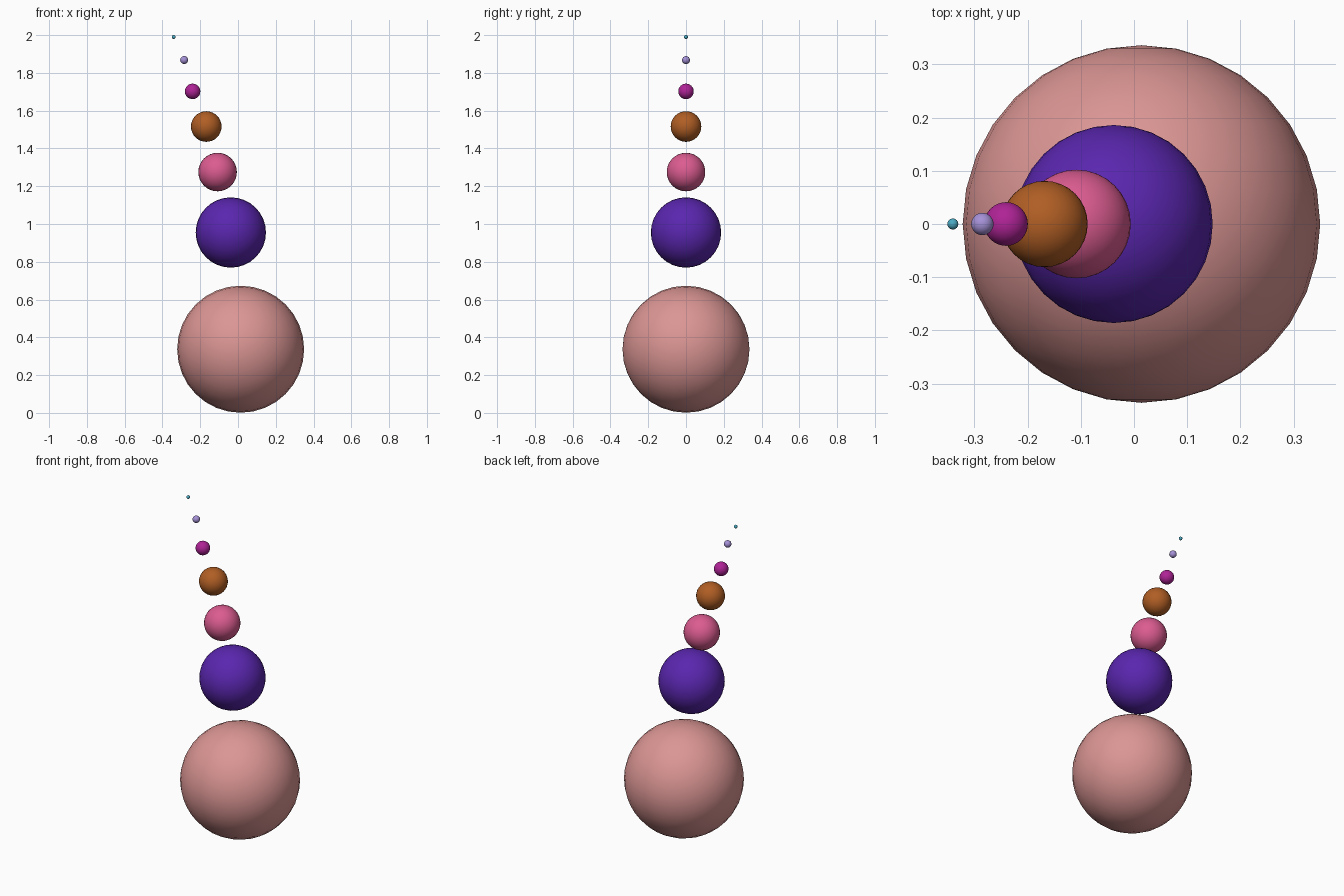
import bpy
from math import pi

if "Cube" in bpy.data.objects:
    bpy.data.objects.remove(bpy.data.objects["Cube"])


def linear(c):
    """sRGB 0-255 to linear colour."""
    return tuple((v / 255 / 12.92) if v < 10 else ((v / 255 + 0.055) / 1.055) ** 2.4 for v in c) + (1.0,)


def ball(name, x, z, r, rgb):
    # poles point front and back
    bpy.ops.mesh.primitive_uv_sphere_add(segments=32, ring_count=16, radius=r,
                                         location=(x, 0, z), rotation=(pi / 2, 0, 0))
    ob = bpy.context.object
    ob.name = name
    bpy.ops.object.shade_smooth()
    mat = bpy.data.materials.new(name + "_colour")
    mat.diffuse_color = linear(rgb)
    mat.use_nodes = True
    mat.node_tree.nodes["Principled BSDF"].inputs["Base Color"].default_value = mat.diffuse_color
    ob.data.materials.append(mat)


# Balls shrinking as they rise along a leaning curve: name, x, z, radius, colour
for spec in [
    ("base_ball", 0.014, 0.337, 0.336, (219, 150, 148)),
    ("second_ball", -0.038, 0.955, 0.186, (90, 38, 175)),
    ("third_ball", -0.108, 1.275, 0.102, (220, 92, 145)),
    ("fourth_ball", -0.168, 1.516, 0.081, (176, 94, 36)),
    ("fifth_ball", -0.2405, 1.702, 0.041, (175, 35, 150)),
    ("sixth_ball", -0.285, 1.868, 0.021, (165, 145, 215)),
    ("tip_ball", -0.3405, 1.99, 0.0103, (75, 170, 195)),
]:
    ball(*spec)
